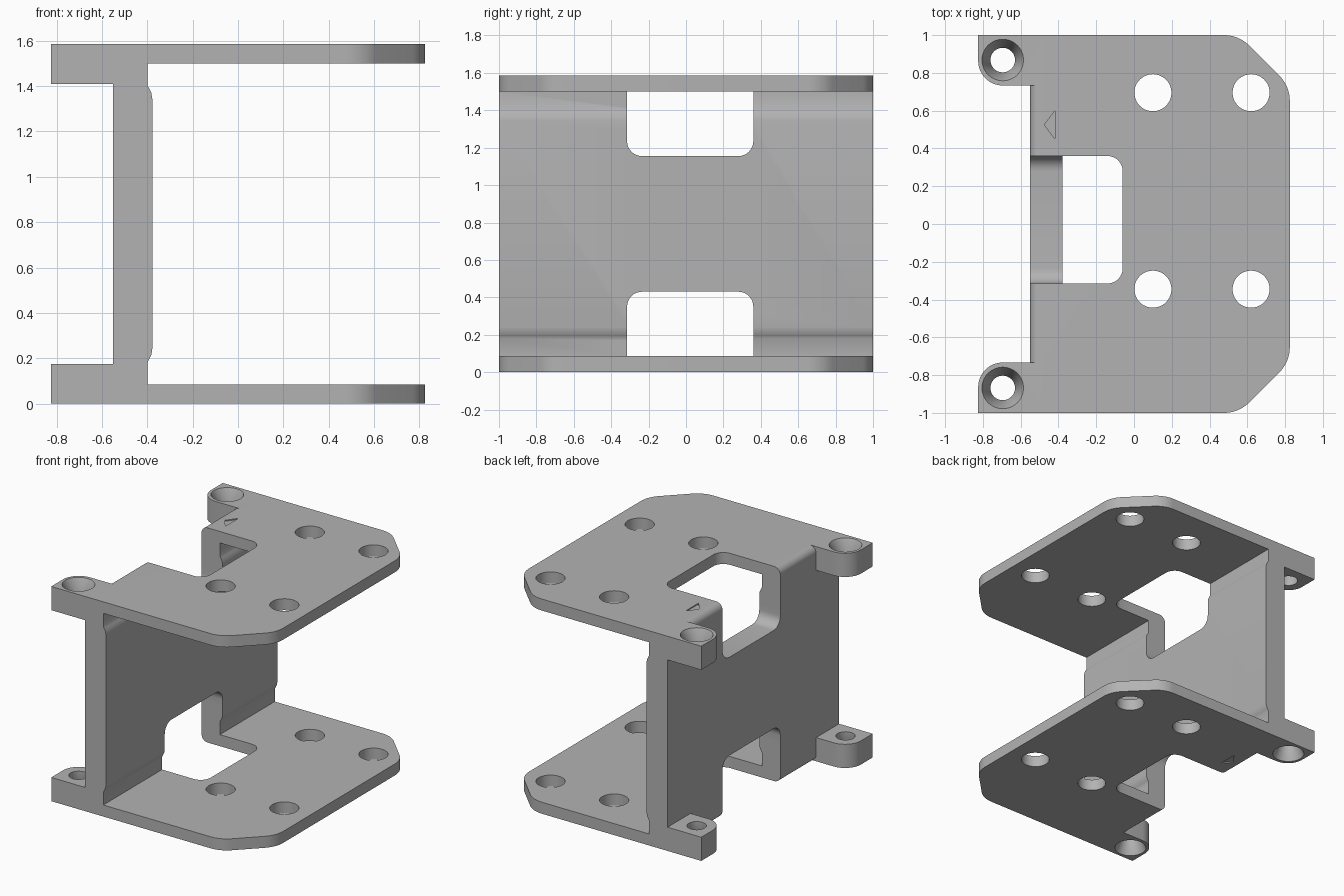
import bpy, bmesh, math
from mathutils import Vector

cube = bpy.data.objects.get("Cube")
if cube:
    bpy.data.objects.remove(cube, do_unlink=True)

H = 1.585     # overall height
MID = H / 2

grey = bpy.data.materials.new("grey plastic")
grey.use_nodes = True
grey.diffuse_color = (0.45, 0.45, 0.45, 1)
grey.node_tree.nodes["Principled BSDF"].inputs["Base Color"].default_value = (0.45, 0.45, 0.45, 1)


def rounded(corners, steps=8):
    """Outline from (u, v, radius) corners, with arcs where radius > 0."""
    out = []
    for i, (u, v, r) in enumerate(corners):
        p = Vector((u, v))
        if r == 0:
            out.append(p)
            continue
        a = (Vector(corners[i - 1][:2]) - p).normalized()
        b = (Vector(corners[(i + 1) % len(corners)][:2]) - p).normalized()
        half = a.angle(b) / 2
        centre = p + (a + b).normalized() * (r / math.sin(half))
        start = p + a * (r / math.tan(half)) - centre
        end = p + b * (r / math.tan(half)) - centre
        sweep = math.pi - 2 * half
        for k in range(steps + 1):
            t = k / steps
            out.append(centre + (start * math.sin((1 - t) * sweep)
                                 + end * math.sin(t * sweep)) / math.sin(sweep))
    return out


def finish(name, bm):
    bmesh.ops.recalc_face_normals(bm, faces=bm.faces)
    mesh = bpy.data.meshes.new(name)
    bm.to_mesh(mesh)
    bm.free()
    mesh.materials.append(grey)
    obj = bpy.data.objects.new(name, mesh)
    bpy.context.collection.objects.link(obj)
    return obj


def prism(name, corners, axis, lo, hi):
    """Extrude a rounded outline along an axis between lo and hi."""
    place = {"x": lambda u, v, w: (w, u, v),
             "y": lambda u, v, w: (u, w, v),
             "z": lambda u, v, w: (u, v, w)}[axis]
    bm = bmesh.new()
    pts = rounded(corners)
    rings = [[bm.verts.new(place(p.x, p.y, w)) for p in pts] for w in (lo, hi)]
    for ring in rings:
        bm.faces.new(ring)
    for i in range(len(pts)):
        j = (i + 1) % len(pts)
        bm.faces.new((rings[0][i], rings[0][j], rings[1][j], rings[1][i]))
    return finish(name, bm)


def lathe(name, x, y, profile, sides=48):
    """Round solid about a vertical axis from (radius, z) pairs."""
    bm = bmesh.new()
    rings = [[bm.verts.new((x + r * math.cos(math.tau * k / sides),
                            y + r * math.sin(math.tau * k / sides), z))
              for k in range(sides)] for r, z in profile]
    bm.faces.new(rings[0])
    bm.faces.new(rings[-1])
    for a, b in zip(rings, rings[1:]):
        for k in range(sides):
            j = (k + 1) % sides
            bm.faces.new((a[k], a[j], b[j], b[k]))
    return finish(name, bm)


def combine(target, tool, operation):
    mod = target.modifiers.new(operation, "BOOLEAN")
    mod.operation = operation
    mod.solver = "EXACT"
    mod.object = tool
    bpy.context.view_layer.objects.active = target
    bpy.ops.object.modifier_apply(modifier=mod.name)
    bpy.data.objects.remove(tool, do_unlink=True)


def flip(z, top):
    return H - z if top else z


# Channel body: two plates joined by the back wall, as one side profile
lower = [(-0.55, 0, 0.05), (0.825, 0, 0), (0.825, 0.085, 0), (-0.4, 0.085, 0),
         (-0.4, 0.18, 0), (-0.392, 0.195, 0), (-0.382, 0.215, 0), (-0.378, 0.24, 0)]
upper = [(x, H - z, r) for x, z, r in reversed(lower)]
bracket = prism("bracket", lower + upper, "y", -1, 1)

# Clipped, softened free corners of the plates
for s in (-1, 1):
    for top in (False, True):
        z0, z1 = sorted((flip(-0.1, top), flip(0.2, top)))
        corner = rounded([(0.3, s, 0), (0.555, s, 0.19), (0.825, 0.73 * s, 0.19), (0.825, 0.4 * s, 0)])
        cut = [(p.x, p.y, 0) for p in corner[1:-1]]
        cut += [(0.95, cut[-1][1], 0), (0.95, 1.1 * s, 0), (cut[0][0], 1.1 * s, 0)]
        combine(bracket, prism("corner_cutter", cut, "z", z0, z1), "DIFFERENCE")

# Screw ears behind the wall
for top in (False, True):
    z0, z1 = sorted((flip(0, top), flip(0.175, top)))
    for s in (-1, 1):
        ear = [(-0.825, s, 0), (-0.825, 0.733 * s, 0.13), (-0.47, 0.733 * s, 0), (-0.47, s, 0)]
        combine(bracket, prism("ear", ear, "z", z0, z1), "UNION")

for top in (False, True):
    # Slot through plate and wall
    z0, z1 = sorted((flip(-0.1, top), flip(0.3, top)))
    slot = [(-0.7, -0.315, 0), (-0.06, -0.315, 0.08), (-0.06, 0.36, 0.08), (-0.7, 0.36, 0)]
    combine(bracket, prism("plate_slot_cutter", slot, "z", z0, z1), "DIFFERENCE")
    end, deep = flip(-0.1, top), flip(0.43, top)
    slot = [(-0.315, end, 0), (-0.315, deep, 0.08), (0.36, deep, 0.08), (0.36, end, 0)]
    combine(bracket, prism("wall_slot_cutter", slot, "x", -0.7, -0.2), "DIFFERENCE")

    # Plate holes
    for x in (0.1, 0.62):
        for y in (-0.345, 0.695):
            hole = [(0.098, flip(-0.1, top)), (0.098, flip(0.2, top))]
            combine(bracket, lathe("hole_cutter", x, y, hole), "DIFFERENCE")

    # Countersunk ear holes
    for s in (-1, 1):
        sink = [(0.11, flip(-0.05, top)), (0.11, flip(0, top)),
                (0.065, flip(0.1, top)), (0.065, flip(0.3, top))]
        combine(bracket, lathe("countersink_cutter", -0.695, 0.868 * s, sink), "DIFFERENCE")

    # Shallow engraved direction arrow
    z0, z1 = sorted((flip(-0.05, top), flip(0.008, top)))
    arrow = [(-0.475, 0.525, 0), (-0.418, 0.6, 0), (-0.418, 0.45, 0)]
    combine(bracket, prism("arrow_cutter", arrow, "z", z0, z1), "DIFFERENCE")

# Smooth curved surfaces, keep hard edges
bpy.ops.object.select_all(action="DESELECT")
bracket.select_set(True)
bpy.context.view_layer.objects.active = bracket
bpy.ops.object.shade_smooth_by_angle(angle=math.radians(30))
